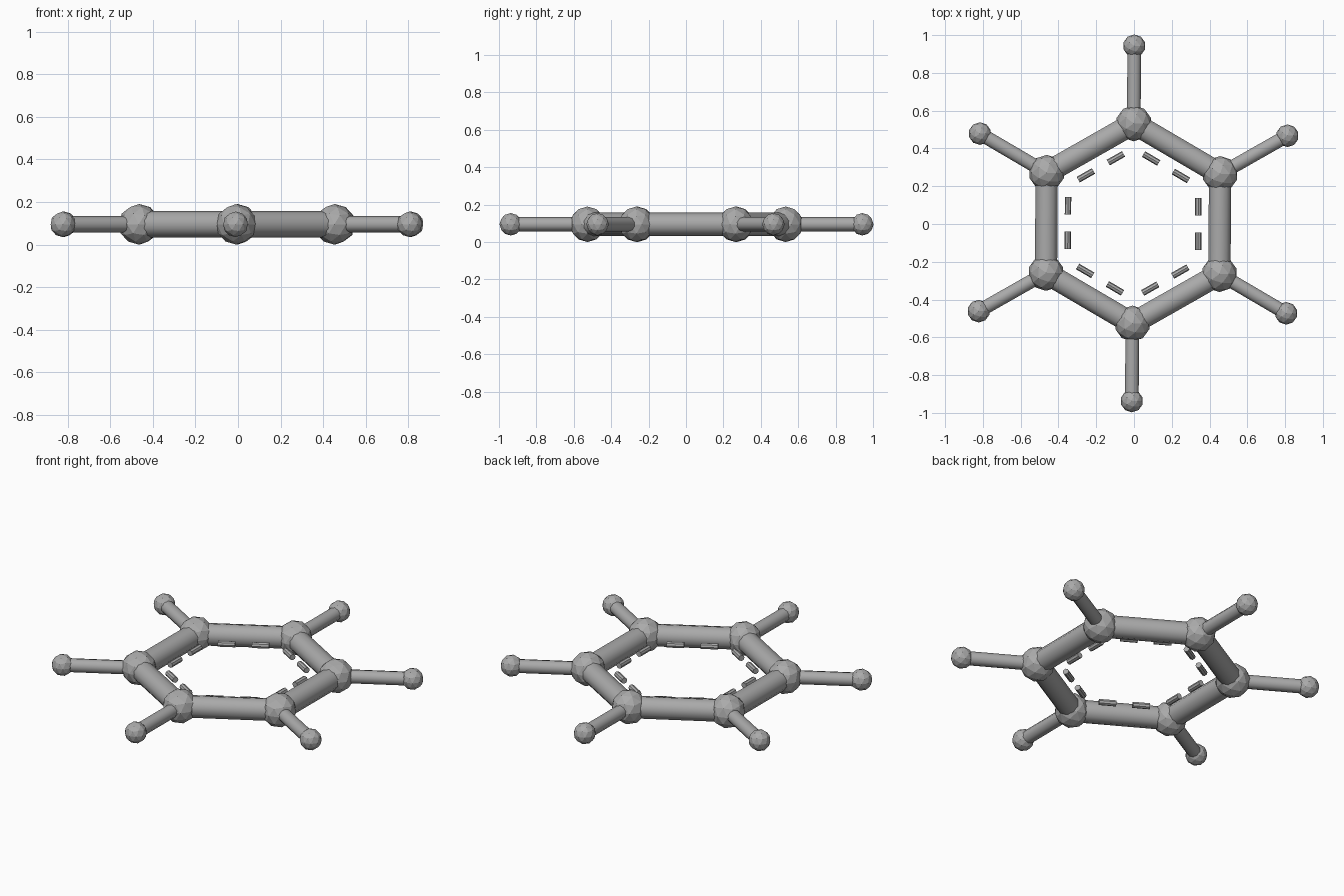
import bpy
from math import cos, sin, radians
from mathutils import Vector, Matrix

cube = bpy.data.objects.get("Cube")
if cube:
    bpy.data.objects.remove(cube, do_unlink=True)

grey = bpy.data.materials.new("mid grey")
grey.use_nodes = True
colour = (0.4, 0.4, 0.4, 1)
grey.diffuse_color = colour
grey.node_tree.nodes["Principled BSDF"].inputs["Base Color"].default_value = colour

CENTRE = Vector((-0.005, 0.003, 0.095))
TURN = -0.4        # slight twist of the whole ring, in degrees
RING, OUTER, DASH_RING = 0.53, 0.94, 0.345


def polar(radius, degrees):
    a = radians(degrees + TURN)
    return CENTRE + Vector((radius * cos(a), radius * sin(a), 0))


def finish(name):
    obj = bpy.context.object
    obj.name = name
    obj.data.materials.append(grey)
    return obj


def ball(name, place, radius):
    bpy.ops.mesh.primitive_ico_sphere_add(subdivisions=2, radius=radius, location=place)
    finish(name)


def rod(name, start, end, radius, sides=10):
    along = end - start
    bpy.ops.mesh.primitive_cylinder_add(vertices=sides, radius=radius, depth=along.length,
                                        location=(start + end) / 2,
                                        rotation=along.to_track_quat('Z', 'Y').to_euler())
    finish(name)
    bpy.ops.object.shade_smooth_by_angle(angle=radians(40))


for i in range(6):
    angle = 30 + 60 * i
    corner, tip = polar(RING, angle), polar(OUTER, angle)

    # Corner ball with its spoke and end ball
    ball(f"ring_ball_{i + 1}", corner, 0.095)
    ball(f"end_ball_{i + 1}", tip, 0.06)
    rod(f"spoke_{i + 1}", corner, tip, 0.038)

    # Thick bar to the next corner
    rod(f"ring_bar_{i + 1}", corner, polar(RING, angle + 60), 0.062)

    # Two short dashes inside the bar
    middle = polar(DASH_RING, angle + 30)
    out = (middle - CENTRE).normalized()
    side = Matrix.Rotation(radians(90), 3, 'Z') @ out
    for j, s in enumerate((-1, 1)):
        rod(f"dash_{i + 1}_{j + 1}", middle + side * s * 0.045,
            middle + side * s * 0.138, 0.017, 8)
